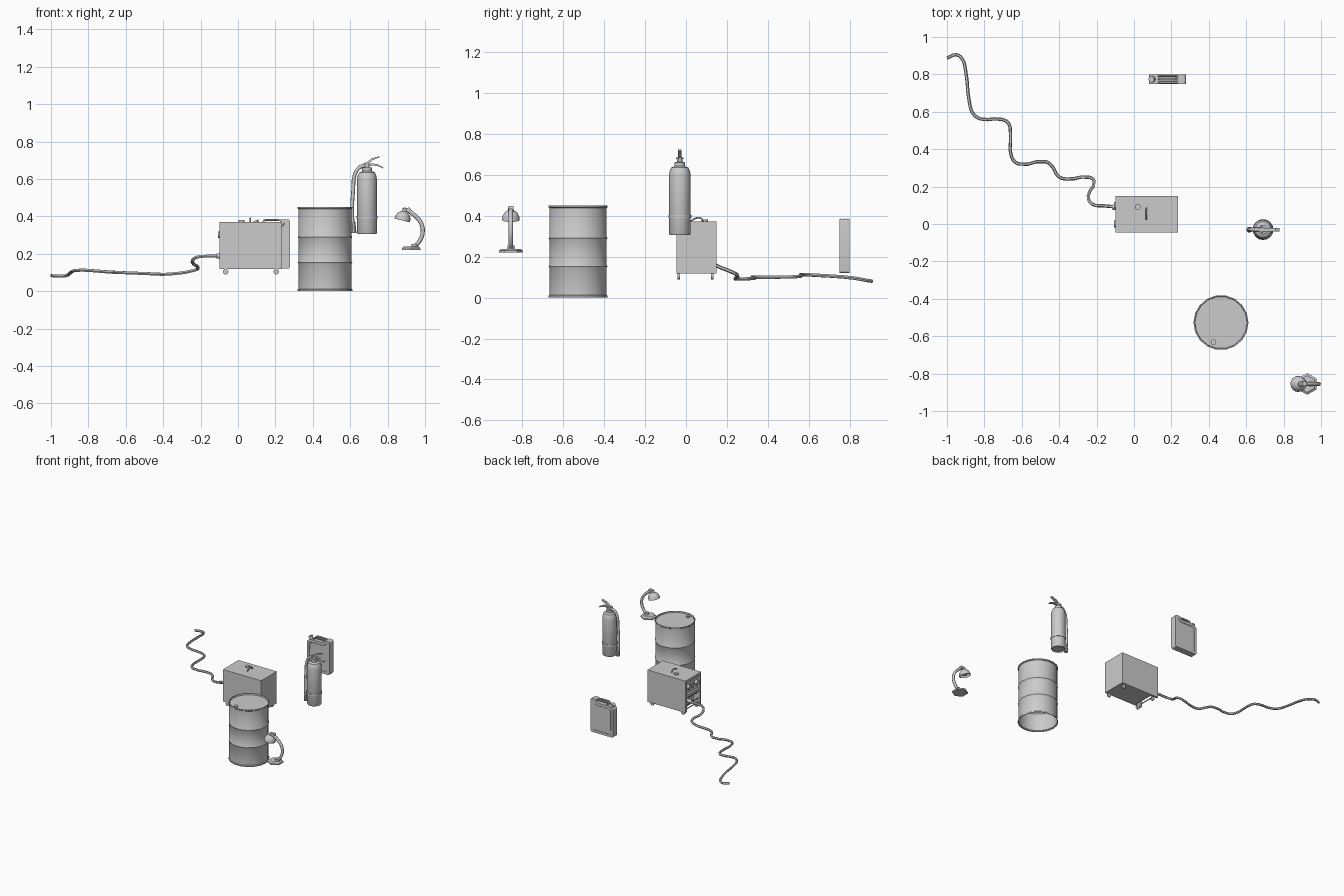
import bpy, bmesh
from math import pi, radians
from mathutils import Matrix, Vector

if "Cube" in bpy.data.objects:
    bpy.data.objects.remove(bpy.data.objects["Cube"])


def finish(name, bm, smooth=True):
    me = bpy.data.meshes.new(name)
    bmesh.ops.recalc_face_normals(bm, faces=bm.faces)
    bm.to_mesh(me)
    bm.free()
    ob = bpy.data.objects.new(name, me)
    bpy.context.collection.objects.link(ob)
    if smooth:
        select(ob)
        bpy.ops.object.shade_smooth_by_angle(angle=radians(32))
    return ob


def select(ob):
    bpy.ops.object.select_all(action='DESELECT')
    ob.select_set(True)
    bpy.context.view_layer.objects.active = ob


def lathe(name, profile, at, sides=16, rot=None):
    bm = bmesh.new()
    vs = [bm.verts.new((r, 0, z)) for r, z in profile]
    es = [bm.edges.new(p) for p in zip(vs, vs[1:])]
    bmesh.ops.spin(bm, geom=vs + es, axis=(0, 0, 1), cent=(0, 0, 0), angle=2 * pi, steps=sides)
    bmesh.ops.remove_doubles(bm, verts=bm.verts, dist=1e-5)
    m = Matrix.Translation(at)
    bm.transform(m @ rot if rot else m)
    return finish(name, bm)


def disc(name, r, h, at, axis='Z', sides=12):
    rot = {'Z': None, 'X': Matrix.Rotation(pi / 2, 4, 'Y'), 'Y': Matrix.Rotation(pi / 2, 4, 'X')}[axis]
    return lathe(name, [(0, -h / 2), (r, -h / 2), (r, h / 2), (0, h / 2)], at, sides, rot)


def box(name, lo, hi):
    lo, hi = Vector(lo), Vector(hi)
    bm = bmesh.new()
    bmesh.ops.create_cube(bm, size=1)
    bm.transform(Matrix.Translation((lo + hi) / 2) @ Matrix.Diagonal((*(hi - lo), 1)))
    return finish(name, bm, False)


def tube(name, pts, r, res=2):
    cu = bpy.data.curves.new(name, 'CURVE')
    cu.dimensions = '3D'
    cu.bevel_depth, cu.bevel_resolution, cu.use_fill_caps = r, res, True
    cu.resolution_u = 3
    sp = cu.splines.new('BEZIER')
    sp.bezier_points.add(len(pts) - 1)
    for bp, p in zip(sp.bezier_points, pts):
        bp.co = p
        bp.handle_left_type = bp.handle_right_type = 'AUTO'
    ob = bpy.data.objects.new(name, cu)
    bpy.context.collection.objects.link(ob)
    select(ob)
    bpy.ops.object.convert(target='MESH')
    ob = bpy.context.view_layer.objects.active
    bpy.ops.object.shade_smooth_by_angle(angle=radians(50))
    return ob


def prism(name, outline, y0, y1, rounding=0, panel=0):
    bm = bmesh.new()
    bm.faces.new([bm.verts.new((x, y0, z)) for x, z in outline])
    if rounding:
        bmesh.ops.bevel(bm, geom=bm.verts[:], offset=rounding, segments=4, profile=0.5, affect='VERTICES')
    ext = bmesh.ops.extrude_face_region(bm, geom=bm.faces[:], use_keep_orig=True)
    bmesh.ops.translate(bm, vec=(0, y1 - y0, 0), verts=[v for v in ext['geom'] if isinstance(v, bmesh.types.BMVert)])
    bmesh.ops.recalc_face_normals(bm, faces=bm.faces)
    if panel:
        big = [f for f in bm.faces if abs(f.normal.y) > 0.9]
        bmesh.ops.inset_individual(bm, faces=big, thickness=panel, depth=0)
        bmesh.ops.inset_individual(bm, faces=big, thickness=0.003, depth=-0.003)
    return finish(name, bm)


# Oil drum: open underneath, ribbed, recessed lid
drum = [(0.143, 0.0), (0.147, 0.0), (0.147, 0.008), (0.142, 0.012)]
for z in (0.152, 0.29):
    drum += [(0.142, z - 0.007), (0.146, z), (0.142, z + 0.007)]
drum += [(0.142, 0.438), (0.147, 0.442), (0.147, 0.45), (0.141, 0.45), (0.139, 0.44), (0, 0.44)]
lathe("drum_body", drum, (0.465, -0.527, 0), 18)
disc("drum_bung", 0.015, 0.01, (0.425, -0.632, 0.444))

# Machine housing with bays cut in its left end
housing = box("machine_housing", (-0.1, -0.046, 0.118), (0.235, 0.149, 0.37))
for lo, hi in (((-0.12, -0.03, 0.25), (-0.085, 0.133, 0.352)),
               ((-0.12, -0.03, 0.10), (-0.045, 0.133, 0.232))):
    cutter = box("bay_cutter", lo, hi)
    cutter.hide_render = True
    mod = housing.modifiers.new("bay", 'BOOLEAN')
    mod.operation, mod.object, mod.solver = 'DIFFERENCE', cutter, 'EXACT'
    select(housing)
    bpy.ops.object.modifier_apply(modifier=mod.name)
    bpy.data.objects.remove(cutter)
for i, y in enumerate((0.0, 0.1)):
    disc(f"control_dial_{i}", 0.018, 0.024, (-0.094, y, 0.302), 'X')
box("control_switch", (-0.098, 0.04, 0.285), (-0.084, 0.062, 0.318))
for i, z in enumerate((0.135, 0.165, 0.215)):
    box(f"bay_slat_{i}", (-0.09, -0.032, z - 0.003), (-0.085, 0.135, z + 0.003))
disc("top_cap", 0.016, 0.012, (0.02, 0.091, 0.374))
tube("top_lever", [(0.066, 0.085, 0.368), (0.066, 0.075, 0.386), (0.066, 0.05, 0.388), (0.066, 0.022, 0.372)], 0.004)
for x in (-0.066, 0.205):
    for y in (-0.036, 0.128):
        disc("wheel", 0.015, 0.012, (x, y, 0.104), 'Y')
        box("wheel_bracket", (x - 0.008, y - 0.004, 0.106), (x + 0.008, y + 0.004, 0.122))

# Trailing hose
path = [(-1, .887, .083), (-.95, .905, .08), (-.92, .885, .083), (-.9, .82, .095), (-.88, .65, .108),
        (-.86, .59, .111), (-.82, .562, .112), (-.71, .56, .104), (-.672, .54, .102), (-.66, .48, .1),
        (-.655, .36, .099), (-.62, .322, .099), (-.47, .333, .093), (-.435, .305, .092), (-.405, .255, .09),
        (-.36, .24, .092), (-.24, .25, .11), (-.213, .23, .122), (-.245, .15, .155), (-.225, .107, .18),
        (-.16, .097, .187), (-.05, .089, .188)]
tube("machine_hose", path, 0.009, 1)
disc("hose_fitting", 0.014, 0.05, (-0.09, 0.09, 0.188), 'X')

# Fire extinguisher
ex, ey = 0.69, -0.03
lathe("extinguisher_tank", [(0, 0.315), (0.042, 0.312), (0.049, 0.305), (0.053, 0.312), (0.053, 0.595),
      (0.05, 0.617), (0.042, 0.634), (0.026, 0.642), (0.026, 0.66), (0.014, 0.662), (0.014, 0.683), (0, 0.683)],
      (ex, ey, 0))
lathe("extinguisher_band", [(0.053, 0.388), (0.056, 0.388), (0.056, 0.402), (0.053, 0.402)], (ex, ey, 0))
prism("upper_lever", [(0.668, 0.672), (0.695, 0.676), (0.72, 0.7), (0.757, 0.716), (0.757, 0.722),
      (0.715, 0.71), (0.69, 0.69), (0.668, 0.683)], ey - 0.009, ey + 0.009)
prism("lower_grip", [(0.69, 0.664), (0.72, 0.672), (0.745, 0.669), (0.776, 0.656), (0.777, 0.662),
      (0.745, 0.679), (0.715, 0.683), (0.69, 0.68)], ey - 0.009, ey + 0.009)
tube("extinguisher_hose", [(0.685, ey, 0.672), (0.65, ey, 0.662), (0.625, ey, 0.625), (0.616, ey, 0.54),
     (0.61, ey, 0.44), (0.613, ey, 0.36)], 0.01)
lathe("extinguisher_nozzle", [(0, 0.37), (0.011, 0.37), (0.016, 0.312), (0, 0.318)], (0.617, ey, 0), 10)
disc("valve_pin", 0.004, 0.036, (0.682, ey, 0.68), 'Y', 8)

# Desk lamp
lx, ly = 0.926, -0.855
lathe("lamp_base", [(0, 0.219), (0.058, 0.219), (0.058, 0.23), (0.045, 0.238), (0, 0.238)], (lx, ly, 0), 6,
      Matrix.Rotation(pi / 2, 4, 'Z'))
disc("lamp_socket", 0.017, 0.02, (0.945, ly, 0.243))
tube("lamp_arm", [(0.942, ly, 0.236), (0.972, ly, 0.27), (0.988, ly, 0.32), (0.978, ly, 0.365),
     (0.95, ly, 0.4), (0.912, ly, 0.43)], 0.011)
lathe("lamp_shade", [(0.04, -0.001), (0.043, 0), (0.041, 0.018), (0.033, 0.034), (0.018, 0.046), (0.014, 0.048),
      (0.014, 0.062), (0.008, 0.068), (0, 0.069)], (0.878, ly, 0.379), 16, Matrix.Rotation(radians(14), 4, 'Y'))
disc("lamp_hinge", 0.013, 0.024, (0.912, ly, 0.434), 'Y')
lathe("lamp_bulb", [(0, -0.005), (0.015, 0.003), (0.018, 0.015), (0.01, 0.03), (0.008, 0.045)],
      (0.88, ly, 0.382), 10)

# Fuel can with triple handle and capped spout
prism("can_body", [(0.08, 0.12), (0.277, 0.12), (0.277, 0.384), (0.232, 0.384), (0.225, 0.362), (0.115, 0.362),
      (0.08, 0.345)], 0.749, 0.799, 0.011, 0.02)
for i, y in enumerate((0.757, 0.774, 0.791)):
    tube(f"can_handle_{i}", [(0.132, y, 0.36), (0.14, y, 0.378), (0.155, y, 0.38), (0.21, y, 0.38),
         (0.235, y, 0.378)], 0.005)
lathe("can_cap", [(0, -0.01), (0.013, -0.01), (0.013, 0.012), (0.017, 0.013), (0.017, 0.022), (0, 0.022)],
      (0.102, 0.774, 0.357), 12, Matrix.Rotation(radians(-25), 4, 'Y'))
